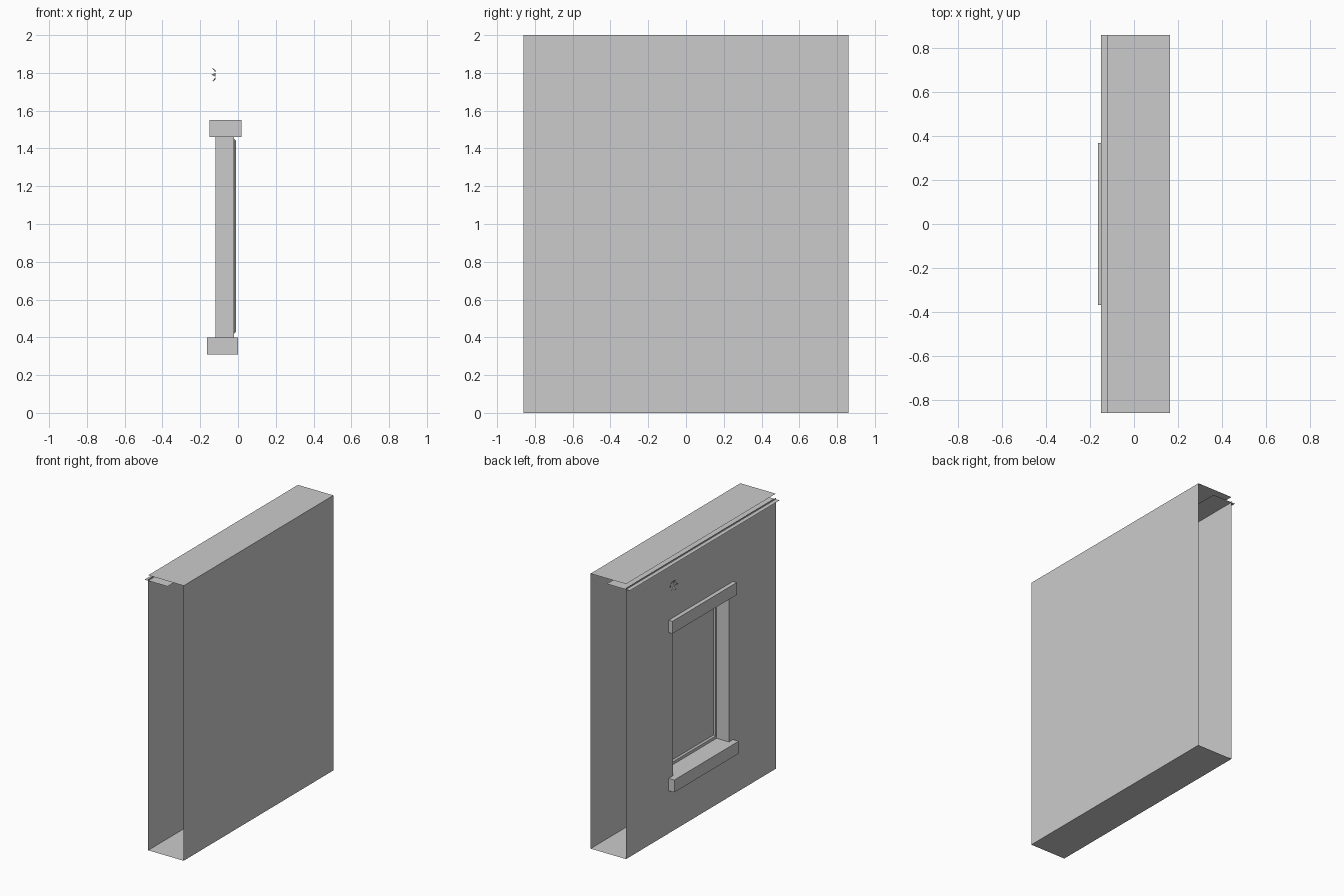
import bpy, math, random

if "Cube" in bpy.data.objects:
    bpy.data.objects.remove(bpy.data.objects["Cube"])

WX, BX, HY = -0.12, 0.165, 0.86        # front wall plane, back plane, half width
OY, Z0, Z1 = 0.323, 0.40, 1.46         # window opening


def mesh_obj(name, verts, faces):
    me = bpy.data.meshes.new(name)
    me.from_pydata(verts, [], faces)
    ob = bpy.data.objects.new(name, me)
    bpy.context.collection.objects.link(ob)
    return ob


def box(name, x, y, z):
    bpy.ops.mesh.primitive_cube_add(size=1, location=[(a + b) / 2 for a, b in (x, y, z)])
    ob = bpy.context.object
    ob.name = name
    ob.scale = [b - a for a, b in (x, y, z)]
    return ob


def flat(name, x0, x1, z):
    return mesh_obj(name, [(x0, -HY, z), (x1, -HY, z), (x1, HY, z), (x0, HY, z)], [(0, 1, 2, 3)])


def rect(x, hy, z0, z1):
    return [(x, hy, z0), (x, -hy, z0), (x, -hy, z1), (x, hy, z1)]


def rings(name, loops, cap=False):
    # bridges a series of rectangular loops, optionally closing the last one
    verts = [v for l in loops for v in l]
    faces = []
    for k in range(len(loops) - 1):
        a, b = 4 * k, 4 * k + 4
        faces += [(a + i, a + (i + 1) % 4, b + (i + 1) % 4, b + i) for i in range(4)]
    if cap:
        n = len(verts) - 4
        faces.append((n, n + 1, n + 2, n + 3))
    return mesh_obj(name, verts, faces)


# thin shell: back wall, floor, top cap and the coping ledge below it
mesh_obj("back_wall", rect(BX, HY, 0, 2), [(3, 2, 1, 0)])
flat("floor", WX, BX, 0).data.flip_normals()
flat("top_cap", WX, BX, 2)
flat("coping_ledge", -0.15, 0.035, 1.96)

# front wall with window opening
rings("front_wall", [rect(WX, HY, 0, 1.97), rect(WX, OY, Z0, Z1)])

# window reveal, bevelled frame and pane
rings("window_recess", [rect(WX, OY, Z0, Z1), rect(-0.02, OY, Z0, Z1),
                        rect(-0.02, OY - 0.01, Z0 + 0.02, Z1 - 0.01),
                        rect(-0.01, OY - 0.02, Z0 + 0.03, Z1 - 0.02)], cap=True)

# sill and lintel
box("window_sill", (-0.165, 0.0), (-0.37, 0.37), (0.31, 0.40))
box("window_lintel", (-0.15, 0.018), (-0.37, 0.37), (1.46, 1.55))

# ring of tiny raised chips on the plaster
random.seed(3)
verts, faces = [], []
for i in range(6):
    a = i * math.tau / 6
    for da, r, x in ((-0.4, 0.025, WX), (0.4, 0.025, WX), (0, 0.042, WX - random.uniform(0.012, 0.025))):
        verts.append((x, 0.33 + r * math.cos(a + da), 1.79 + r * math.sin(a + da)))
    faces.append((3 * i, 3 * i + 1, 3 * i + 2))
mesh_obj("plaster_chips", verts, faces)
